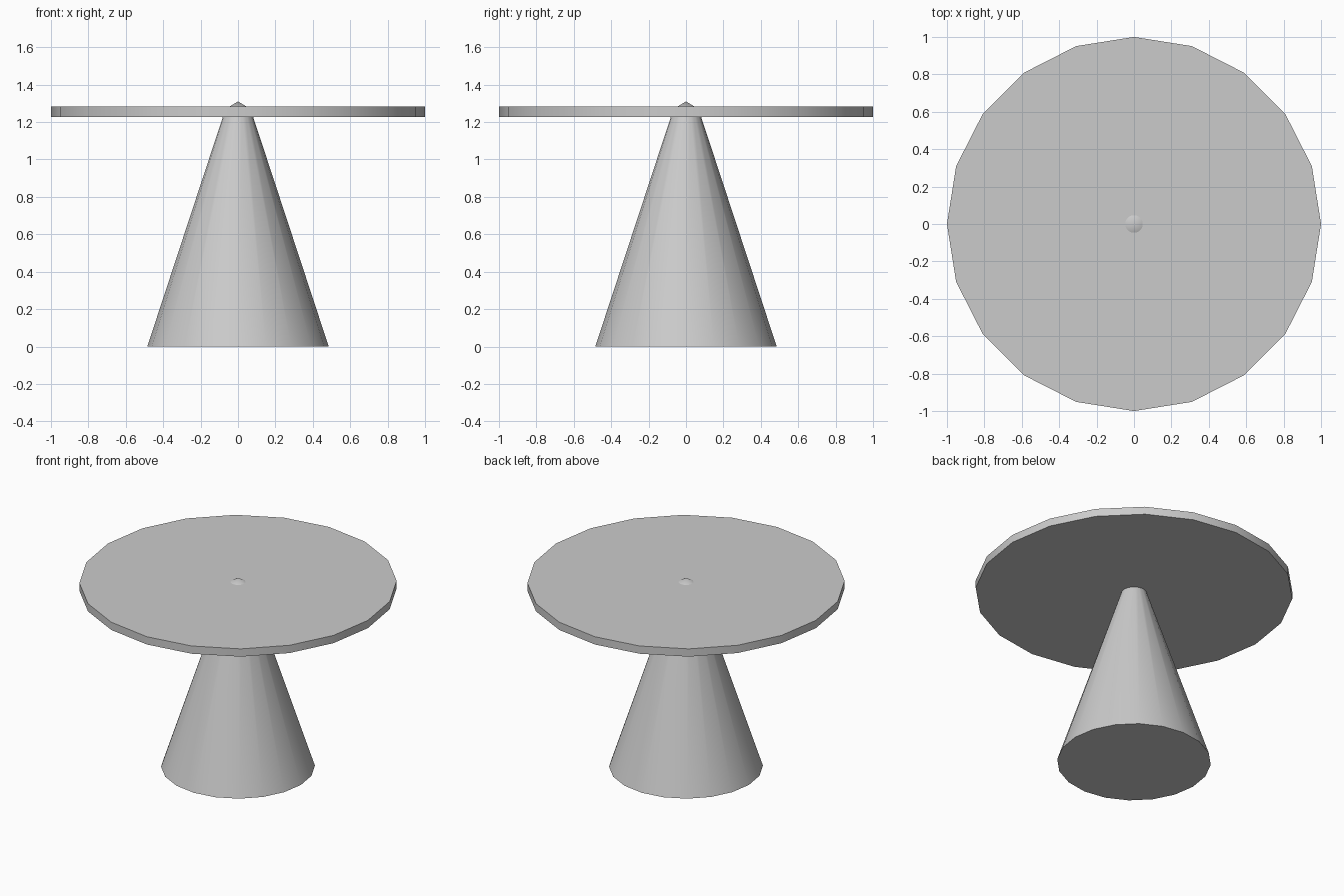
import bpy
import bmesh
from math import cos, sin, tau

if "Cube" in bpy.data.objects:
    bpy.data.objects.remove(bpy.data.objects["Cube"], do_unlink=True)

SIDES = 20

grey = bpy.data.materials.new("plain_grey")
grey.use_nodes = True
colour = (0.6, 0.6, 0.6, 1)
grey.diffuse_color = colour
grey.node_tree.nodes["Principled BSDF"].inputs["Base Color"].default_value = colour


def turned_part(name, profile, tip=None):
    """Solid of revolution from (radius, height) pairs, with an optional pointed top."""
    bm = bmesh.new()
    rings = [[bm.verts.new((r * cos(tau * i / SIDES), r * sin(tau * i / SIDES), z))
              for i in range(SIDES)] for r, z in profile]
    bm.faces.new(rings[0][::-1])
    for low, high in zip(rings, rings[1:]):
        for i in range(SIDES):
            j = (i + 1) % SIDES
            bm.faces.new((low[i], low[j], high[j], high[i]))
    top = rings[-1]
    if tip is None:
        bm.faces.new(top)
    else:
        apex = bm.verts.new((0, 0, tip))
        for i in range(SIDES):
            bm.faces.new((top[i], top[(i + 1) % SIDES], apex))
    mesh = bpy.data.meshes.new(name)
    bm.to_mesh(mesh)
    bm.free()
    mesh.materials.append(grey)
    obj = bpy.data.objects.new(name, mesh)
    bpy.context.collection.objects.link(obj)
    bpy.ops.object.select_all(action="DESELECT")
    obj.select_set(True)
    bpy.context.view_layer.objects.active = obj
    bpy.ops.object.shade_smooth_by_angle(angle=0.52)
    return obj


# Tapered pedestal whose shallow point pokes through the top
turned_part("pedestal", [(0.485, 0), (0.067, 1.27)], tip=1.31)

# Round table top
turned_part("table_top", [(1, 1.228), (1, 1.282)])
